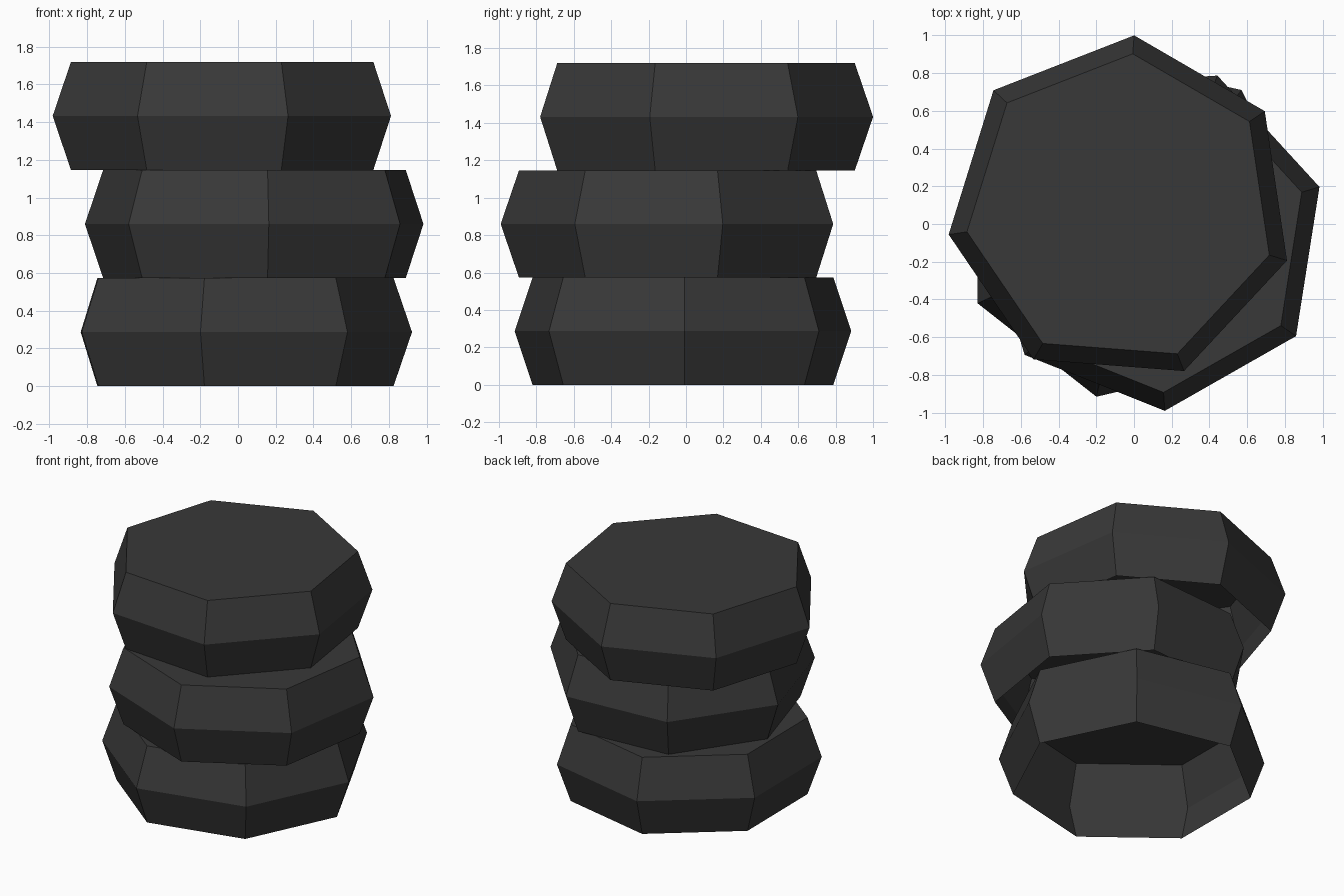
import bpy
import bmesh
import math

cube = bpy.data.objects.get("Cube")
if cube:
    bpy.data.objects.remove(cube, do_unlink=True)

# One flat dark rubber colour
rubber = bpy.data.materials.new("dark_rubber")
rubber.use_nodes = True
colour = (0.04, 0.04, 0.04, 1)
rubber.diffuse_color = colour
bsdf = next(n for n in rubber.node_tree.nodes if n.type == 'BSDF_PRINCIPLED')
bsdf.inputs["Base Color"].default_value = colour
bsdf.inputs["Roughness"].default_value = 0.9

SIDES = 7
HEIGHT = 0.573
PROFILE = [(0.825, 0), (0.923, HEIGHT / 2), (0.825, HEIGHT)]  # radius, z


def make_tyre(name, centre, angle, level):
    """Seven-sided shell, widest at mid height, capped on top and open below."""
    bm = bmesh.new()
    rings = []
    for radius, z in PROFILE:
        ring = []
        for i in range(SIDES):
            a = 2 * math.pi * i / SIDES
            ring.append(bm.verts.new((radius * math.cos(a), radius * math.sin(a), z)))
        rings.append(ring)
    for low, high in zip(rings, rings[1:]):
        for i in range(SIDES):
            j = (i + 1) % SIDES
            bm.faces.new((low[i], low[j], high[j], high[i]))
    bm.faces.new(rings[-1])
    mesh = bpy.data.meshes.new(name)
    bm.to_mesh(mesh)
    bm.free()
    mesh.materials.append(rubber)
    tyre = bpy.data.objects.new(name, mesh)
    tyre.location = (centre[0], centre[1], level * HEIGHT)
    tyre.rotation_euler.z = math.radians(angle)
    bpy.context.collection.objects.link(tyre)


# Untidy stack: each tyre is shifted and turned
make_tyre("bottom_tyre", (0.0, -0.015), 0.4, 0)
make_tyre("middle_tyre", (0.10, -0.07), 16.8, 1)
make_tyre("top_tyre", (-0.07, 0.08), 85.6, 2)
